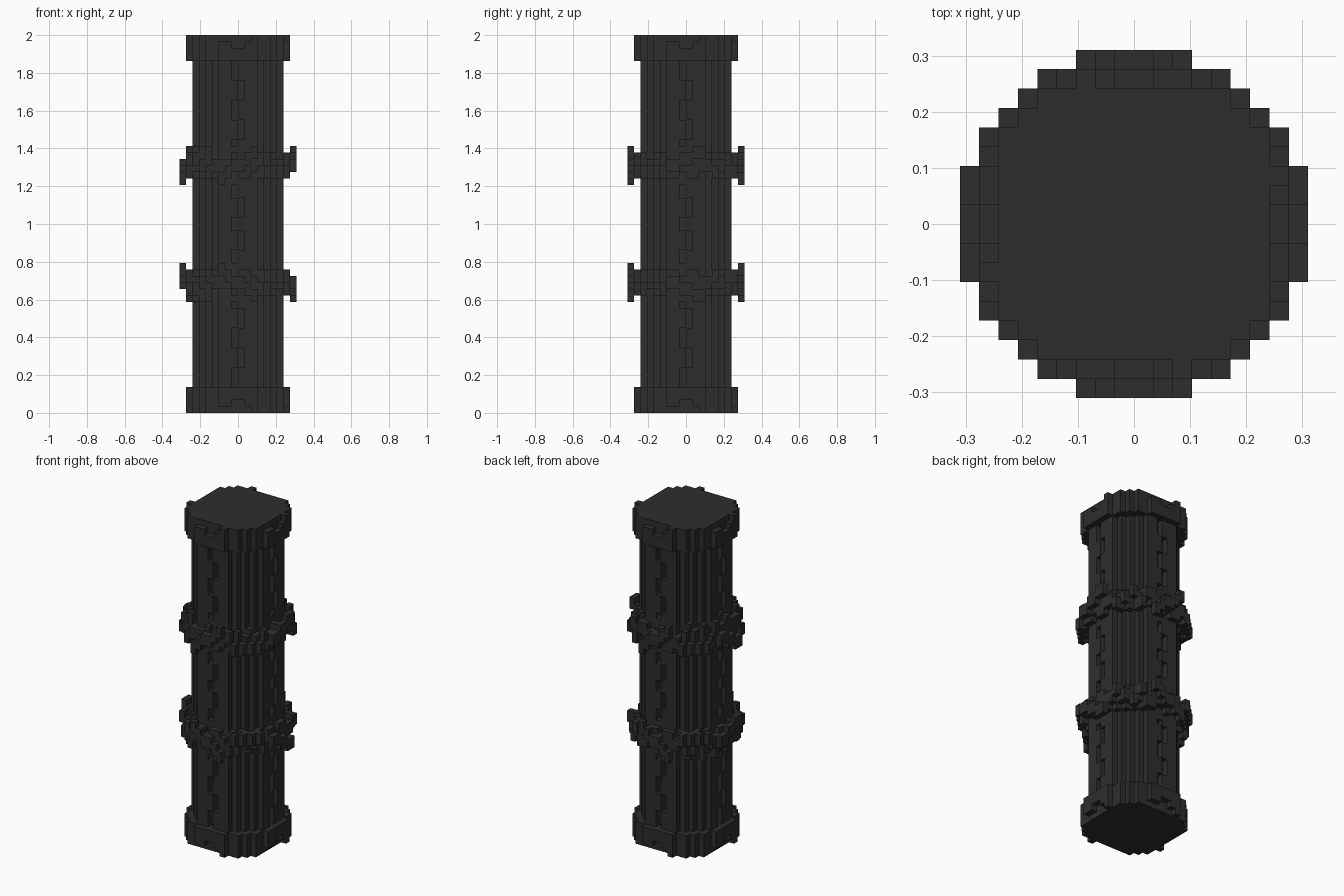
import bpy, bmesh, math

if "Cube" in bpy.data.objects:
    bpy.data.objects.remove(bpy.data.objects["Cube"])

V = 2 / 58          # block size: the column is 58 blocks tall
H = 58


def disc(r0, r1):
    """Block columns whose centre lies between two radii."""
    return [(x, y) for x in range(-9, 9) for y in range(-9, 9)
            if r0 <= math.hypot(x + .5, y + .5) < r1]


def turn(x, y, n):
    """Quarter turns about the axis, for block indices."""
    for _ in range(n):
        x, y = -y - 1, x
    return x, y


def mirror(cells):
    return {(x, y, H - 1 - z) for x, y, z in cells}


# shaft with a meandering crack on each of the four sides
shaft = {(x, y, z) for x, y in disc(0, 7) for z in range(4, 54)}
crack = set()
for z in range(29, 54):
    if 35 <= z < 41:
        continue
    t = -1 if (z // 3) % 2 else 0
    for n in range(4):
        crack.add((*turn(t, -7, n), z))
shaft -= crack | mirror(crack)

# end cap with a chipped notch at the rim of each side
cap = {(x, y, z) for x, y in disc(0, 8) for z in range(54, 58)}
for n in range(4):
    for t in range(-3, 2):
        cap.discard((*turn(t, -8, n), 57))
    for t in range(-1, 1):
        cap.discard((*turn(t, -8, n), 56))

# ragged wound band: inner strand plus stepped outer strand
band = set()
for x, y in disc(7, 8):
    lift = 1 if (x + y) % 3 == 0 else 0
    low = 36 + lift
    for z in range(low, low + 3 + (x < -4)):
        band.add((x, y, z))
for x, y in disc(8, 9):
    if x in (-9, 8):                       # left and right sides
        z0 = (35 if x < 0 else 37) + (y + 3) // 2
    elif y in (-9, 8):                     # front and back
        z0 = (35, 36, 37, 37, 38, 39)[x + 3 if y < 0 else 2 - x]
    else:                                  # diagonals
        z0 = 36 + (x - y) % 3
    for z in range(z0, z0 + 2):
        band.add((x, y, z))

parts = {"shaft": shaft, "top_cap": cap, "bottom_cap": mirror(cap),
         "upper_band": band, "lower_band": mirror(band)}
solid = set().union(*parts.values())

mat = bpy.data.materials.new("charcoal")
mat.diffuse_color = (0.027, 0.027, 0.027, 1)
mat.use_nodes = True
mat.node_tree.nodes["Principled BSDF"].inputs["Base Color"].default_value = mat.diffuse_color


def build(name, cells):
    """Mesh the outward faces of a set of blocks."""
    bm = bmesh.new()
    cache = {}

    def vert(p):
        if p not in cache:
            cache[p] = bm.verts.new([c * V for c in p])
        return cache[p]

    for c in sorted(cells):
        for a in range(3):
            b, d = (a + 1) % 3, (a + 2) % 3
            for s in (0, 1):
                nb = list(c)
                nb[a] += 2 * s - 1
                if tuple(nb) in solid:
                    continue
                quad = []
                for i, j in ((0, 0), (1, 0), (1, 1), (0, 1)):
                    p = list(c)
                    p[a] += s
                    p[b] += i
                    p[d] += j
                    quad.append(vert(tuple(p)))
                bm.faces.new(quad if s else quad[::-1])
    # merge flat runs of blocks into larger faces
    bmesh.ops.dissolve_limit(bm, angle_limit=0.01, verts=bm.verts, edges=bm.edges)
    me = bpy.data.meshes.new(name)
    bm.to_mesh(me)
    bm.free()
    me.materials.append(mat)
    bpy.context.collection.objects.link(bpy.data.objects.new(name, me))


for name, cells in parts.items():
    build(name, cells)
